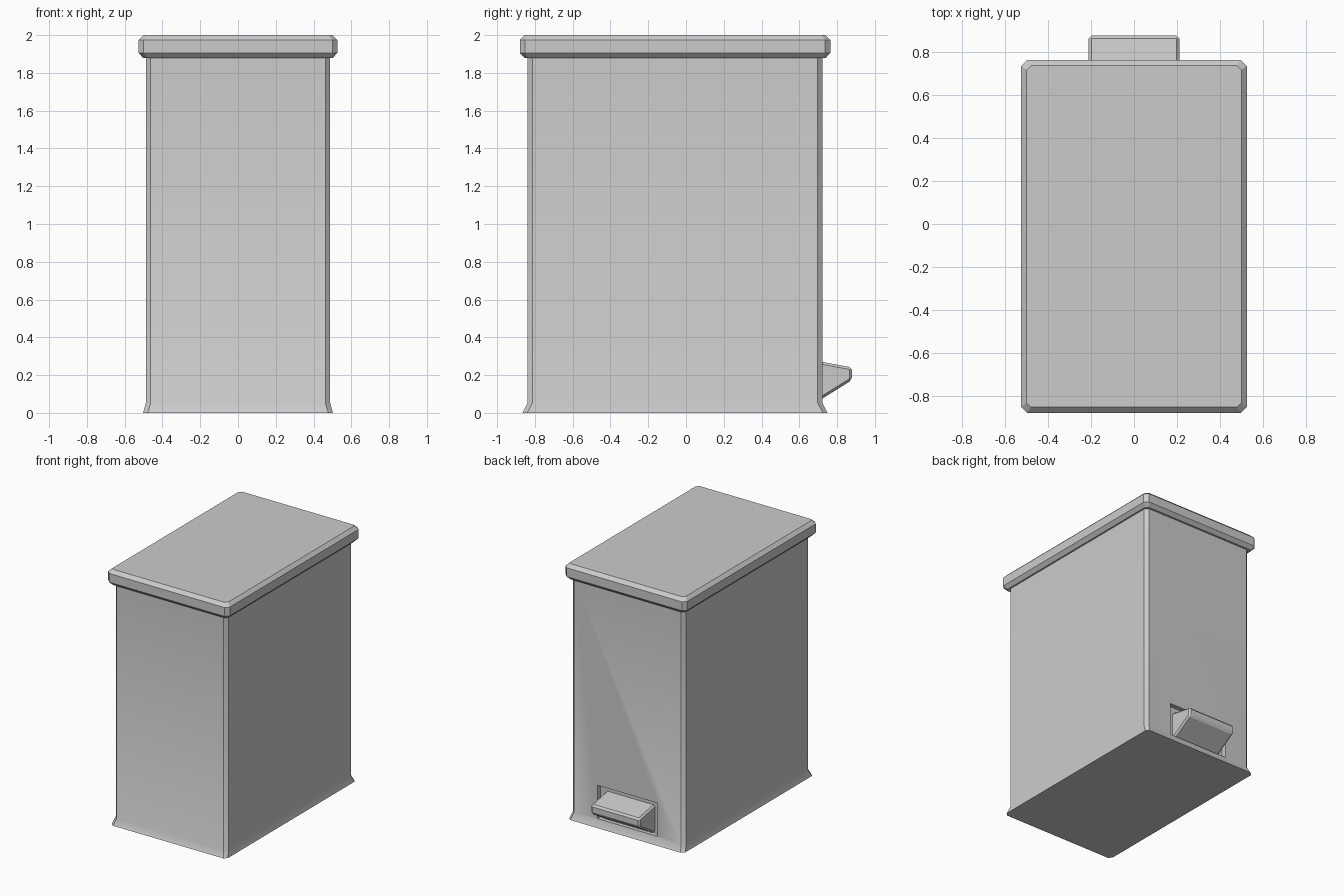
import bpy, bmesh

if "Cube" in bpy.data.objects:
    bpy.data.objects.remove(bpy.data.objects["Cube"])

YC = -0.058  # centre of the bin body in y (the pedal sticks out behind)


def make_object(name, bm):
    bmesh.ops.recalc_face_normals(bm, faces=bm.faces)
    mesh = bpy.data.meshes.new(name)
    bm.to_mesh(mesh)
    bm.free()
    obj = bpy.data.objects.new(name, mesh)
    bpy.context.collection.objects.link(obj)
    return obj


def chamfered_ring(bm, hx, hy, c, z):
    pts = [(hx, hy - c), (hx - c, hy), (c - hx, hy), (-hx, hy - c),
           (-hx, c - hy), (c - hx, -hy), (hx - c, -hy), (hx, c - hy)]
    return [bm.verts.new((x, y + YC, z)) for x, y in pts]


def loft(name, sections):
    """Closed solid through chamfered rectangles (half x, half y, chamfer, z)."""
    bm = bmesh.new()
    rings = [chamfered_ring(bm, *s) for s in sections]
    for a, b in zip(rings, rings[1:]):
        for i in range(8):
            j = (i + 1) % 8
            bm.faces.new((a[i], a[j], b[j], b[i]))
    bm.faces.new(rings[0])
    bm.faces.new(rings[-1])
    return make_object(name, bm)


def prism_x(name, profile, half):
    """Extrude a (y, z) profile across x."""
    bm = bmesh.new()
    face = bm.faces.new([bm.verts.new((-half, y, z)) for y, z in profile])
    ext = bmesh.ops.extrude_face_region(bm, geom=[face])
    verts = [v for v in ext["geom"] if isinstance(v, bmesh.types.BMVert)]
    bmesh.ops.translate(bm, verts=verts, vec=(2 * half, 0, 0))
    return make_object(name, bm)


# Bin body with flared foot
body = loft("bin_body", [(0.502, 0.807, 0.024, 0.0),
                         (0.488, 0.781, 0.026, 0.053),
                         (0.488, 0.781, 0.026, 1.90)])
bpy.context.view_layer.objects.active = body
body.select_set(True)
bpy.ops.object.shade_smooth_by_angle(angle=0.52)
body.select_set(False)

# Shallow pedal recess in the back wall
cutter = prism_x("recess_cutter", [(0.685, 0.06), (0.685, 0.32), (0.80, 0.32), (0.80, 0.06)], 0.26)
cutter.hide_render = True
cutter.hide_viewport = True
cut = body.modifiers.new("recess", "BOOLEAN")
cut.operation = "DIFFERENCE"
cut.solver = "EXACT"
cut.object = cutter

# Overhanging lid, chamfered on top and bottom rims
loft("lid", [(0.500, 0.796, 0.020, 1.878),
             (0.526, 0.822, 0.027, 1.905),
             (0.526, 0.822, 0.027, 1.974),
             (0.500, 0.796, 0.020, 2.0)])

# Wedge-shaped foot pedal
pedal = prism_x("foot_pedal", [(0.67, 0.062), (0.67, 0.279), (0.878, 0.241), (0.878, 0.173), (0.70, 0.062)], 0.211)
bevel = pedal.modifiers.new("bevel", "BEVEL")
bevel.width = 0.013
bevel.segments = 1
bevel.limit_method = "ANGLE"
